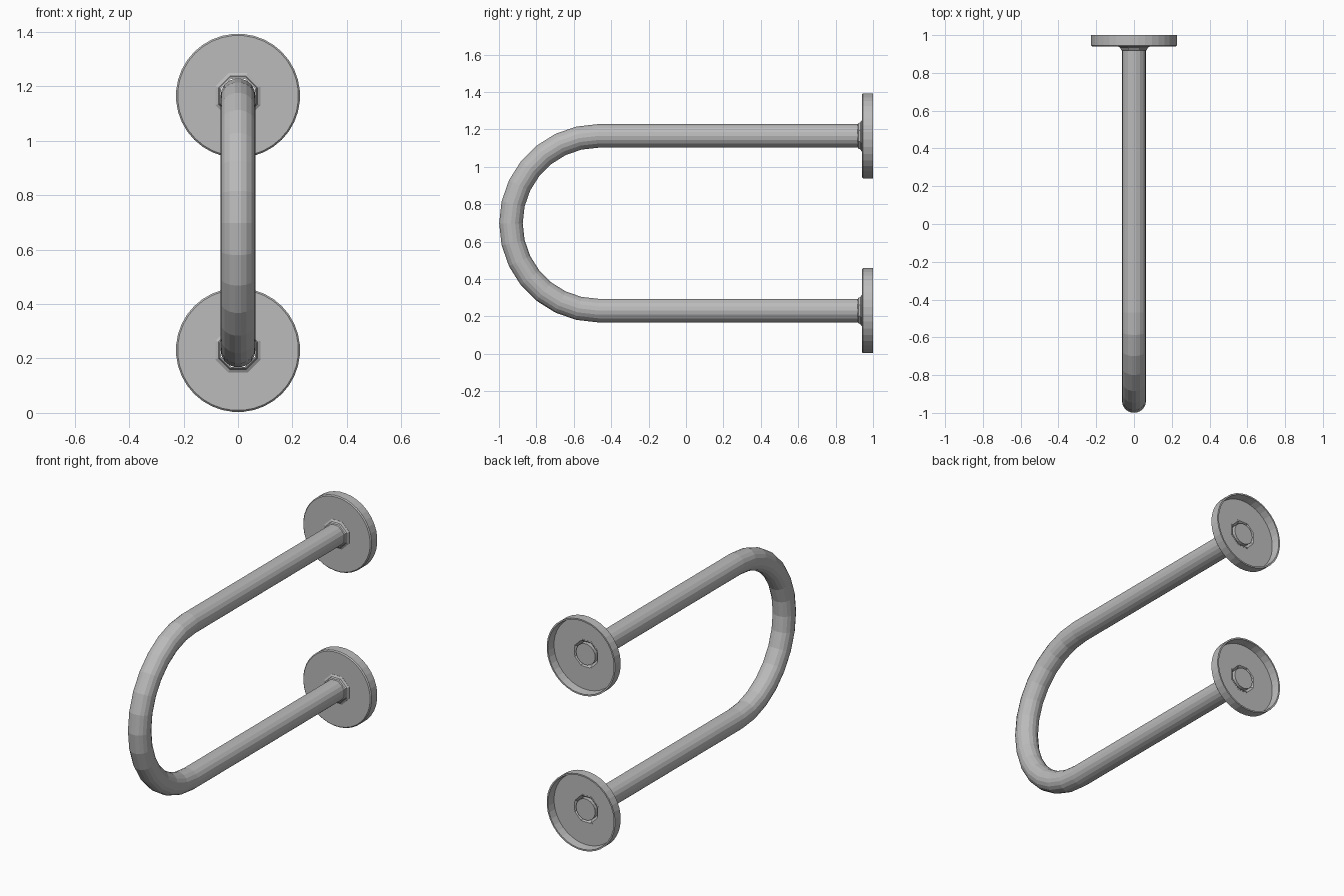
import bpy, bmesh
from math import pi, sin, cos
from mathutils import Vector

cube = bpy.data.objects.get("Cube")
if cube:
    bpy.data.objects.remove(cube, do_unlink=True)

# Brushed steel, used everywhere
steel = bpy.data.materials.new("brushed_steel")
steel.use_nodes = True
GREY = (0.5, 0.5, 0.5, 1)
steel.diffuse_color = GREY
steel.node_tree.nodes["Principled BSDF"].inputs["Base Color"].default_value = GREY

MID_Z, BEND_R, TUBE_R = 0.698, 0.467, 0.064
BEND_Y = -1 + TUBE_R + BEND_R


def finish(name, bm, location=(0, 0, 0)):
    bmesh.ops.recalc_face_normals(bm, faces=bm.faces)
    mesh = bpy.data.meshes.new(name)
    bm.to_mesh(mesh)
    bm.free()
    mesh.materials.append(steel)
    obj = bpy.data.objects.new(name, mesh)
    obj.location = location
    bpy.context.collection.objects.link(obj)
    return obj


def bridge(bm, a, b):
    for i in range(len(a)):
        j = (i + 1) % len(a)
        bm.faces.new((a[i], a[j], b[j], b[i]))


def lathe(name, profile, sides, z):
    """Spin a closed (radius, y) profile around the y axis."""
    bm = bmesh.new()
    rings = []
    for r, y in profile:
        turns = [2 * pi * (i + 0.5) / sides for i in range(sides)]
        rings.append([bm.verts.new((r * cos(t), y, r * sin(t))) for t in turns])
    for k, ring in enumerate(rings):
        bridge(bm, ring, rings[(k + 1) % len(rings)])
    return finish(name, bm, (0, 0, z))


def bent_tube(name, sides=18, steps=14):
    """U-shaped tube: straight, half-circle bend, straight, capped ends."""
    path = [(Vector((0, 0.955, MID_Z + BEND_R)), Vector((0, 0, 1)))]
    for i in range(steps + 1):
        a = pi / 2 + pi * i / steps
        out = Vector((0, cos(a), sin(a)))
        path.append((Vector((0, BEND_Y, MID_Z)) + out * BEND_R, out))
    path.append((Vector((0, 0.955, MID_Z - BEND_R)), Vector((0, 0, -1))))
    bm = bmesh.new()
    side = Vector((1, 0, 0))
    rings = []
    for centre, out in path:
        turns = [2 * pi * i / sides for i in range(sides)]
        rings.append([bm.verts.new(centre + TUBE_R * (cos(t) * side + sin(t) * out))
                      for t in turns])
    for a, b in zip(rings, rings[1:]):
        bridge(bm, a, b)
    bm.faces.new(rings[0])
    bm.faces.new(rings[-1])
    return finish(name, bm)


bent_tube("grab_rail")

# Dished wall flange, open at the back, and flared collar around the tube
flange = [(0.08, 0.94), (0.222, 0.94), (0.228, 0.946), (0.228, 1.0),
          (0.219, 1.0), (0.214, 0.95), (0.08, 0.95)]
collar = [(0.067, 0.918), (0.074, 0.922), (0.078, 0.932), (0.09, 0.939),
          (0.09, 0.951), (0.083, 0.951), (0.074, 0.94), (0.067, 0.925)]
for label, z in (("upper", MID_Z + BEND_R), ("lower", MID_Z - BEND_R)):
    lathe(label + "_wall_flange", flange, 36, z)
    lathe(label + "_collar", collar, 8, z)
